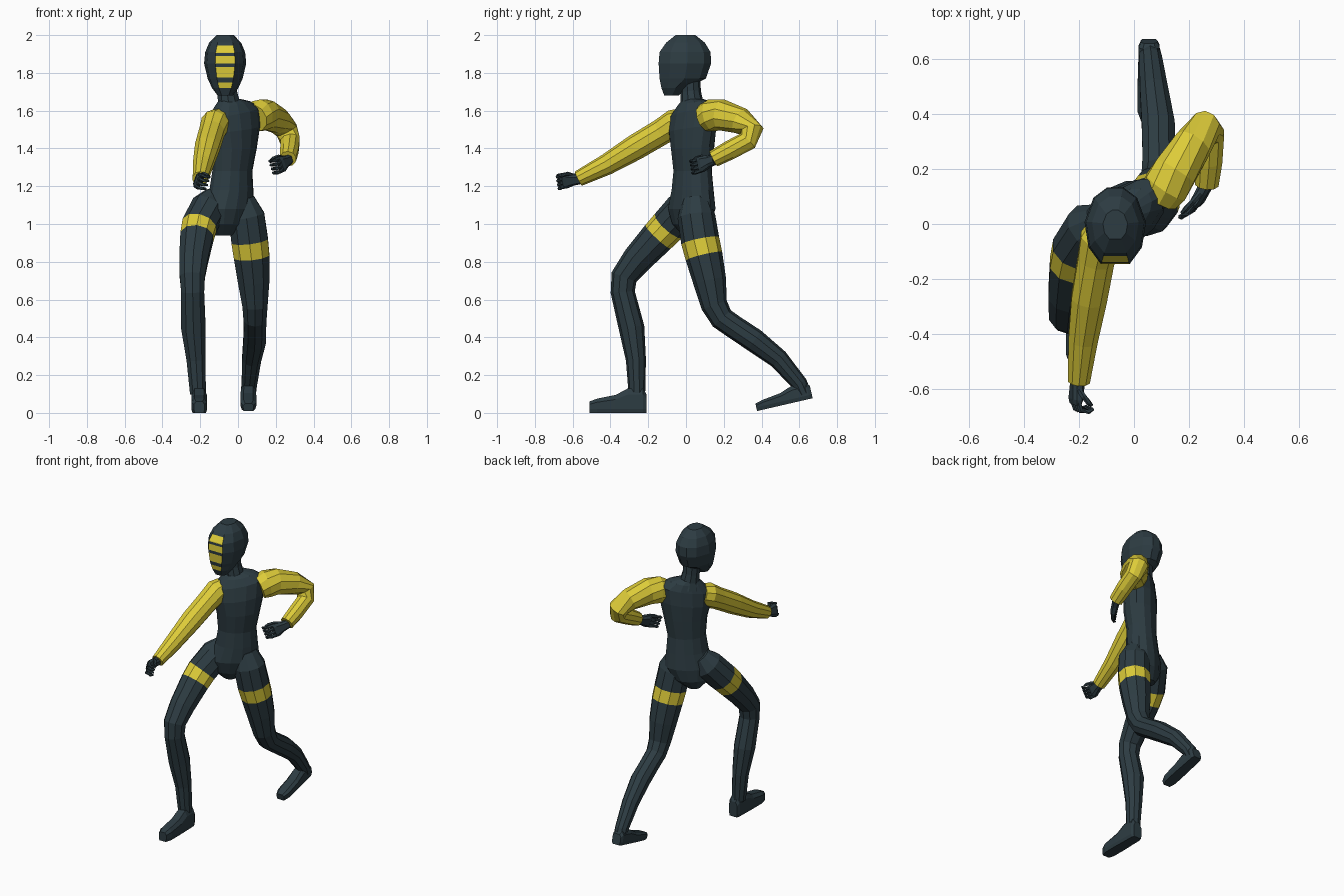
import bpy, bmesh, math
from mathutils import Vector, Matrix

if "Cube" in bpy.data.objects:
    bpy.data.objects.remove(bpy.data.objects["Cube"])


def material(name, rgb):
    m = bpy.data.materials.new(name)
    m.diffuse_color = (*rgb, 1)
    m.use_nodes = True
    m.node_tree.nodes["Principled BSDF"].inputs["Base Color"].default_value = m.diffuse_color
    return m


DARK = material("dark slate", (0.026, 0.045, 0.055))
YELLOW = material("yellow", (0.72, 0.60, 0.04))


def skin(name, rings, mats=(DARK,), paint=None):
    """Bridge a list of equal rings; paint(row, column) picks the material."""
    bm = bmesh.new()
    vs = [[bm.verts.new(p) for p in r] for r in rings]
    n = len(rings[0])
    for i in range(len(vs) - 1):
        for j in range(n):
            k = (j + 1) % n
            f = bm.faces.new((vs[i][j], vs[i][k], vs[i + 1][k], vs[i + 1][j]))
            f.material_index = paint(i, j) if paint else 0
    bm.faces.new(vs[0])
    bm.faces.new(vs[-1])
    bmesh.ops.recalc_face_normals(bm, faces=bm.faces)
    me = bpy.data.meshes.new(name)
    bm.to_mesh(me)
    bm.free()
    for m in mats:
        me.materials.append(m)
    ob = bpy.data.objects.new(name, me)
    bpy.context.collection.objects.link(ob)
    return ob


def limb(name, path, n=10, mats=(DARK,), stripe=None):
    """Tube along (x, y, z, radius) points; stripe = row drawn in 2nd material."""
    pts = [Vector(p[:3]) for p in path]
    rings = []
    for i, c in enumerate(pts):
        a = (c - pts[i - 1]).normalized() if i else Vector()
        b = (pts[i + 1] - c).normalized() if i < len(pts) - 1 else Vector()
        t = (a + b).normalized()
        ref = Vector((1, 0, 0)) if abs(t.x) < 0.85 else Vector((0, 0, 1))
        u = (ref - t * ref.dot(t)).normalized()
        v = t.cross(u)
        rings.append([c + path[i][3] * (u * math.cos(w) + v * math.sin(w))
                      for w in (2 * math.pi * (j + 0.5) / n for j in range(n))])
    return skin(name, rings, mats, (lambda i, j: int(i == stripe)) if stripe is not None else None)


# Head: rows cut at the stripe heights, flat front column painted yellow
KEYS = [(1.68, -.115, -.04, .04), (1.72, -.13, .01, .07), (1.77, -.14, .105, .093),
        (1.85, -.145, .133, .112), (1.91, -.14, .13, .106), (1.96, -.105, .10, .085),
        (2.0, -.055, .05, .045)]
STRIPES = [(1.72, 1.75), (1.775, 1.83), (1.85, 1.89), (1.905, 1.945)]


def head_key(z):
    for a, b in zip(KEYS, KEYS[1:]):
        if z <= b[0]:
            f = (z - a[0]) / (b[0] - a[0])
            return [p + (q - p) * f for p, q in zip(a, b)]


levels = sorted({k[0] for k in KEYS} | {z for s in STRIPES for z in s})
ANGLES = [math.radians(d) for d in (-28, 28, 60, 95, 135, 165, 195, 225, 265, 300)]
rings = []
for z in levels:
    _, y0, y1, hw = head_key(z)
    ring = []
    for a in ANGLES:
        k = math.cos(a)
        y = (y0 + y1) / 2 - (y1 - y0) / 2 * k / (0.883 if k > 0 else 0.966)
        ring.append((-0.068 + hw * math.sin(a), y, z))
    rings.append(ring)


def head_paint(i, j):
    zm = (levels[i] + levels[i + 1]) / 2
    return int(j == 0 and any(a < zm < b for a, b in STRIPES))


skin("head", rings, (DARK, YELLOW), head_paint)
limb("neck", [(-.045, .035, 1.6, .075), (-.05, .03, 1.65, .06), (-.057, .025, 1.70, .054),
              (-.06, .02, 1.78, .055)])

# Torso: ellipses turned so the right shoulder leads, shoulder line tilted
YAW = math.radians(41)
TORSO = [(.94, -.08, .03, .045, .05, 0), (1.0, -.065, .03, .12, .09, 0),
         (1.08, -.05, .03, .155, .105, 0), (1.18, -.035, .035, .13, .098, 0),
         (1.28, -.03, .035, .118, .09, 0), (1.40, -.02, .035, .135, .1, .05),
         (1.50, -.02, .035, .158, .102, .12), (1.59, -.02, .04, .165, .088, .17),
         (1.635, -.03, .04, .11, .07, .15), (1.66, -.045, .035, .06, .05, .05)]
rings = []
for z, cx, cy, a, b, tilt in TORSO:
    ring = []
    for j in range(14):
        w = 2 * math.pi * j / 14
        u, v = a * math.cos(w), b * math.sin(w)
        ring.append((cx + u * math.cos(YAW) - v * math.sin(YAW),
                     cy + u * math.sin(YAW) + v * math.cos(YAW), z + tilt * u))
    rings.append(ring)
skin("torso", rings)

# Legs with a yellow band around each thigh
limb("right_leg", [(-.12, .02, 1.15, .06), (-.155, -.01, 1.09, .095), (-.205, -.093, .99, .096),
                   (-.218, -.148, .932, .092), (-.235, -.26, .81, .08), (-.242, -.328, .72, .07),
                   (-.24, -.335, .64, .064), (-.236, -.288, .45, .068), (-.222, -.265, .28, .053),
                   (-.212, -.26, .10, .044)], mats=(DARK, YELLOW), stripe=2)
limb("left_leg", [(.02, .05, 1.13, .07), (.045, .055, 1.04, .1), (.062, .075, .912, .102),
                  (.072, .095, .83, .099), (.083, .125, .70, .088), (.09, .15, .57, .07),
                  (.09, .19, .50, .064), (.09, .25, .458, .062), (.088, .36, .385, .063),
                  (.072, .49, .285, .053), (.06, .60, .155, .043), (.056, .625, .10, .04)],
     mats=(DARK, YELLOW), stripe=2)

# Feet: stations from heel to toe (y, half width, top height)
STATIONS = [(.052, .03, .10), (.035, .038, .13), (-.045, .04, .13), (-.11, .042, .095),
            (-.21, .042, .075), (-.25, .028, .06)]


def foot(name, place, pitch, tall):
    m = Matrix.Translation(place) @ Matrix.Rotation(pitch, 4, 'X')
    rings = []
    for y, w, h in STATIONS:
        h *= tall
        sect = [(-w * .85, 0), (w * .85, 0), (w, .02), (w, h * .75), (w * .6, h),
                (-w * .6, h), (-w, h * .75), (-w, .02)]
        rings.append([m @ Vector((x, y, z)) for x, z in sect])
    skin(name, rings)


foot("right_foot", (-.205, -.262, 0), 0, 1)
foot("left_foot", (.055, .62, .066), math.radians(13), .68)

# Sleeves
limb("right_sleeve", [(-.10, -.02, 1.545, .07), (-.122, -.06, 1.53, .078), (-.138, -.13, 1.488, .07),
                      (-.163, -.27, 1.405, .068), (-.185, -.42, 1.315, .056),
                      (-.2, -.57, 1.24, .042)], mats=(YELLOW,))
limb("left_sleeve", [(.09, .10, 1.56, .075), (.115, .135, 1.575, .086), (.15, .19, 1.578, .083),
                     (.215, .29, 1.545, .071), (.258, .35, 1.495, .062), (.276, .325, 1.44, .054),
                     (.272, .23, 1.39, .051), (.264, .145, 1.345, .045)], mats=(YELLOW,))


# Hands: palm, four curled fingers and a thumb
def hand(name, wrist, fwd, side, curl):
    o, f, s, c = (Vector(v) for v in (wrist, fwd, side, curl))
    f.normalize()
    s = (s - f * s.dot(f)).normalized()
    c.normalize()
    up = f.cross(s)
    rings = []
    for d, w, t in ((-.02, .026, .024), (.02, .03, .022), (.06, .042, .02), (.08, .04, .014)):
        rings.append([o + f * d + s * w * a + up * t * b for a, b in
                      ((1, .5), (.6, 1), (-.6, 1), (-1, .5), (-1, -.5), (-.6, -1), (.6, -1), (1, -.5))])
    skin(name + "_palm", rings)

    def digit(label, pts):
        limb(name + label, [(*p, r) for p, r in zip(pts, (.011, .011, .01, .006))], n=6)

    for i in range(4):
        b = o + f * .07 + s * (i - 1.5) * .022
        m = b + f * .028 + c * .012
        digit("_finger", (b, m, m + c * .028, m + c * .045 - f * .012))
    b = o + f * .025 - s * .025
    digit("_thumb", (b, b + f * .02 - s * .014 + c * .015, b + f * .04 - s * .014 + c * .035,
                     b + f * .05 - s * .008 + c * .05))


hand("right_hand", (-.205, -.575, 1.238), (-.1, -1, -.12), (-.35, 0, -1), (1, -.1, -.2))
hand("left_hand", (.258, .135, 1.335), (-.45, -.85, -.3), (.2, 0, -1), (-.8, -.5, -.1))
